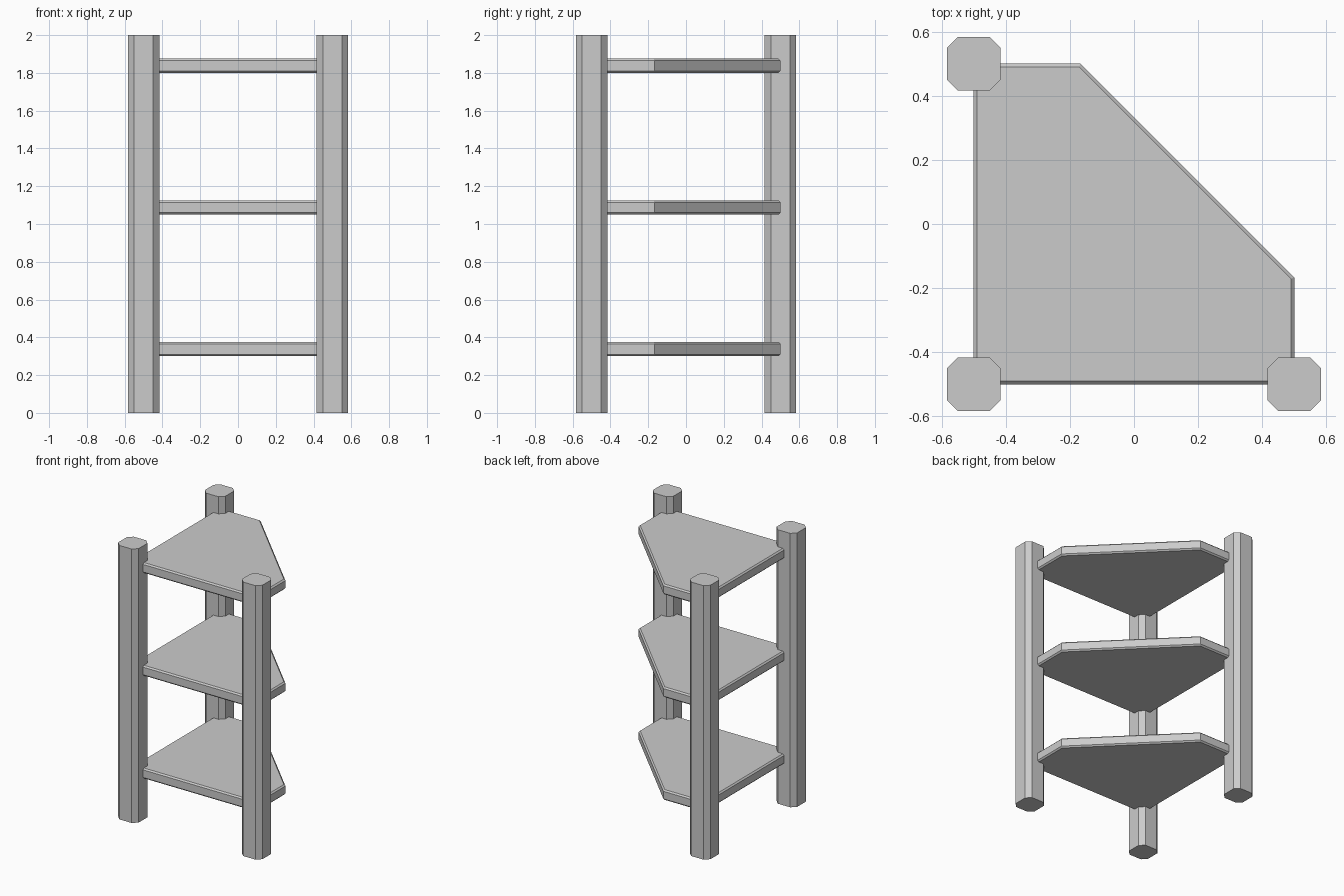
import bpy, bmesh

if "Cube" in bpy.data.objects:
    bpy.data.objects.remove(bpy.data.objects["Cube"])


def prism(name, outline, z0, z1, chamfer=0.0):
    """Extrude a flat outline upward, optionally chamfering top and bottom rims."""
    bm = bmesh.new()
    face = bm.faces.new([bm.verts.new((x, y, z0)) for x, y in outline])
    ext = bmesh.ops.extrude_face_region(bm, geom=[face])
    top = [v for v in ext["geom"] if isinstance(v, bmesh.types.BMVert)]
    bmesh.ops.translate(bm, verts=top, vec=(0, 0, z1 - z0))
    bmesh.ops.recalc_face_normals(bm, faces=bm.faces[:])
    if chamfer:
        rims = [e for e in bm.edges if abs(e.verts[0].co.z - e.verts[1].co.z) < 1e-5]
        bmesh.ops.bevel(bm, geom=rims, offset=chamfer, offset_type='OFFSET',
                        segments=1, profile=0.5, affect='EDGES')
    mesh = bpy.data.meshes.new(name)
    bm.to_mesh(mesh)
    bm.free()
    obj = bpy.data.objects.new(name, mesh)
    bpy.context.collection.objects.link(obj)
    return obj


# Corner posts: square section with cut corners
R, F = 0.0833, 0.05
octagon = [(F, -R), (R, -F), (R, F), (F, R), (-F, R), (-R, F), (-R, -F), (-F, -R)]
posts = {"corner_post": (-0.5, -0.5), "right_post": (0.5, -0.5), "back_post": (-0.5, 0.5)}
for name, (cx, cy) in posts.items():
    prism(name, [(cx + x, cy + y) for x, y in octagon], 0, 2)

# Five-sided shelves with chamfered rims
shelf = [(-0.5, -0.5), (0.5, -0.5), (0.5, -0.167), (-0.167, 0.5), (-0.5, 0.5)]
for name, z in (("lower_shelf", 0.30), ("middle_shelf", 1.05), ("upper_shelf", 1.80)):
    prism(name, shelf, z, z + 0.075, chamfer=0.01)
